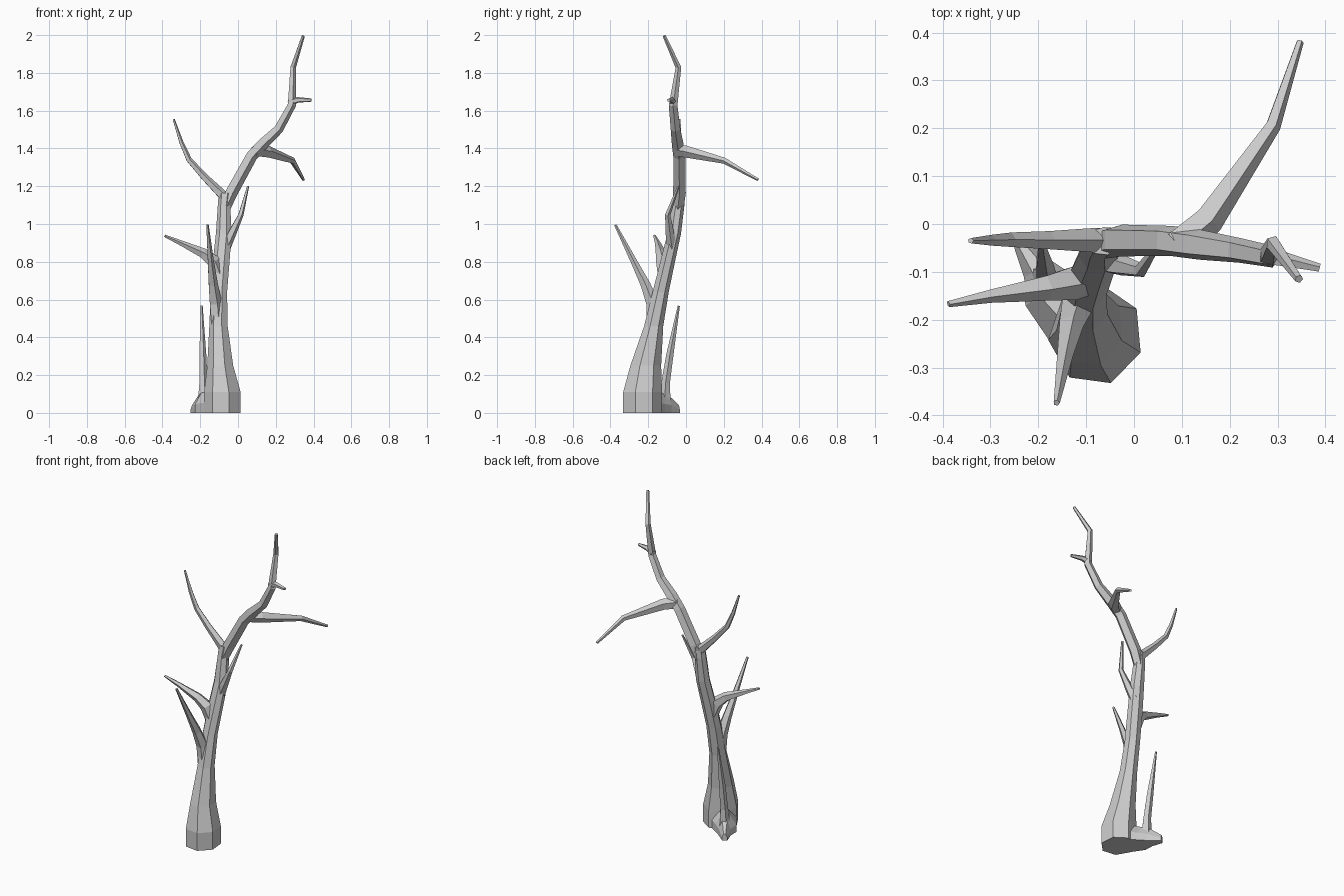
import bpy, bmesh, math
from mathutils import Vector


def loft(name, rings):
    """Skin a list of equal-length point rings and cap both ends."""
    bm = bmesh.new()
    loops = [[bm.verts.new(p) for p in r] for r in rings]
    n = len(loops[0])
    for a, b in zip(loops, loops[1:]):
        for i in range(n):
            j = (i + 1) % n
            bm.faces.new((a[i], a[j], b[j], b[i]))
    bm.faces.new(loops[0][::-1])
    bm.faces.new(loops[-1])
    bmesh.ops.recalc_face_normals(bm, faces=bm.faces)
    mesh = bpy.data.meshes.new(name)
    bm.to_mesh(mesh)
    bm.free()
    obj = bpy.data.objects.new(name, mesh)
    bpy.context.collection.objects.link(obj)
    return obj


def limb(name, path, sides=5, phase=0.0):
    """Tapered faceted tube through (x, y, z, radius) points."""
    pts = [Vector(p[:3]) for p in path]
    rings, u = [], None
    for i, p in enumerate(pts):
        t = Vector()
        if i > 0:
            t += (p - pts[i - 1]).normalized()
        if i < len(pts) - 1:
            t += (pts[i + 1] - p).normalized()
        t.normalize()
        if u is None:
            u = Vector((1, 0, 0)) if abs(t.x) < 0.8 else Vector((0, 1, 0))
        u = (u - t * u.dot(t)).normalized()
        v = t.cross(u)
        angles = [phase + 2 * math.pi * k / sides for k in range(sides)]
        rings.append([p + path[i][3] * (u * math.cos(a) + v * math.sin(a)) for a in angles])
    return loft(name, rings)


# Trunk: level rings (x, y, z, x radius, y radius), flared at the foot
trunk = [(-.08, -.232, 0, .1, .106), (-.08, -.232, .11, .1, .106),
         (-.092, -.215, .25, .071, .084), (-.102, -.172, .46, .05, .052),
         (-.1, -.135, .64, .045, .044), (-.088, -.098, .8, .046, .04),
         (-.074, -.063, .95, .043, .037), (-.073, -.042, 1.1, .034, .034),
         (-.066, -.036, 1.165, .036, .03)]
angles = [math.radians(237 + 360 * k / 7) for k in range(7)]
loft("trunk", [[(x + rx * math.cos(a), y + ry * math.sin(a), z) for a in angles]
               for x, y, z, rx, ry in trunk])

# Root: flat-bottomed sections (x, y, half width, height) running back left
root = [(-.11, -.2, .08, .12), (-.175, -.14, .06, .105),
        (-.2, -.095, .034, .09), (-.238, -.04, .015, .04)]
side = Vector((.87, .5, 0))
rings = []
for x, y, w, h in root:
    c = Vector((x, y, 0))
    rings.append([c + side * (w * s) + Vector((0, 0, h * k)) for s, k in
                  ((-1, 0), (1, 0), (1, .45), (.4, 1), (-.4, 1), (-1, .45))])
loft("root", rings)

# Root shoot
limb("root_shoot", [(-.185, -.115, .03, .036), (-.185, -.108, .16, .024),
                    (-.188, -.085, .31, .02), (-.193, -.038, .567, .006)])

# Crown: main leader and its side branches
limb("main_leader", [(-.07, -.042, 1.09, .032), (-.035, -.034, 1.17, .035),
                     (.07, -.035, 1.36, .033), (.13, -.043, 1.425, .033),
                     (.215, -.055, 1.505, .027), (.283, -.068, 1.63, .024),
                     (.291, -.04, 1.83, .016), (.345, -.115, 1.996, .009)])
limb("leader_twig", [(.27, -.066, 1.64, .02), (.315, -.075, 1.657, .016),
                     (.388, -.092, 1.656, .009)])
limb("back_branch", [(.09, -.045, 1.39, .034), (.155, .008, 1.382, .033),
                     (.29, .205, 1.335, .017), (.347, .381, 1.235, .008)])
limb("upper_left_branch", [(-.055, -.036, 1.125, .03), (-.1, -.034, 1.17, .026),
                           (-.18, -.034, 1.25, .02), (-.26, -.033, 1.34, .016),
                           (-.3, -.034, 1.43, .012), (-.341, -.035, 1.555, .006)])

# Branches along the trunk
limb("mid_left_branch", [(-.1, -.115, .72, .035), (-.13, -.122, .8, .038),
                         (-.185, -.133, .845, .028), (-.3, -.15, .898, .015),
                         (-.388, -.167, .937, .007)])
limb("front_branch", [(-.11, -.175, .45, .035), (-.12, -.176, .58, .036),
                      (-.133, -.215, .68, .027), (-.145, -.275, .8, .018),
                      (-.162, -.374, .995, .007)])
limb("right_branch", [(-.065, -.075, .88, .028), (-.035, -.085, .945, .024),
                      (.015, -.097, 1.05, .015), (.053, -.04, 1.2, .006)])
